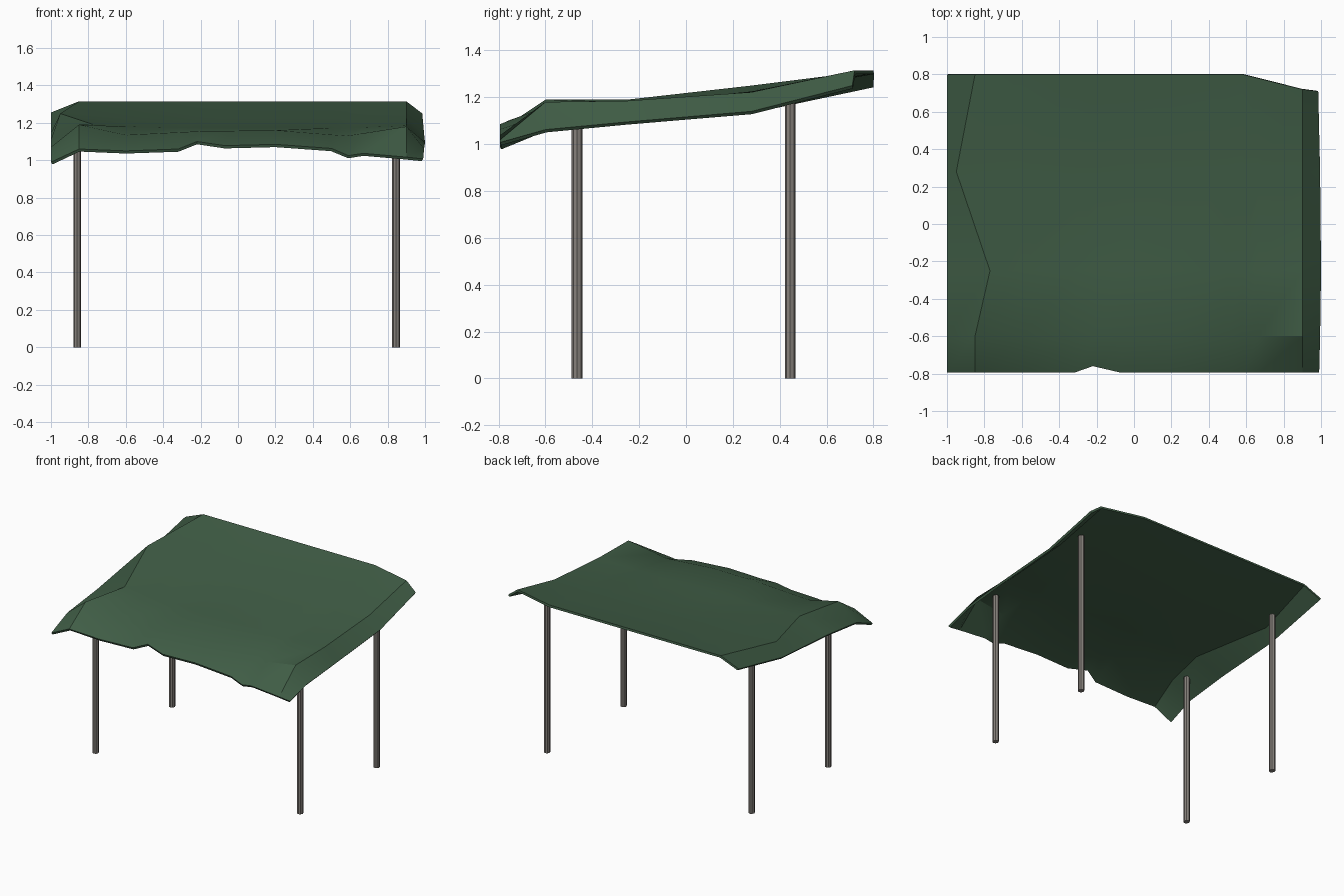
import bpy, bmesh

if "Cube" in bpy.data.objects:
    bpy.data.objects.remove(bpy.data.objects["Cube"])

def material(name, rgb):
    m = bpy.data.materials.new(name)
    m.diffuse_color = (*rgb, 1)
    m.use_nodes = True
    m.node_tree.nodes["Principled BSDF"].inputs["Base Color"].default_value = m.diffuse_color
    return m

green = material("canvas green", (0.052, 0.112, 0.062))
grey = material("pole grey", (0.24, 0.22, 0.20))

# Draped canopy: front hem as (x, z), other rows as 8 key points (x, y, z)
hem = [(-1, .99), (-.85, 1.06), (-.6, 1.05), (-.32, 1.06), (-.22, 1.10), (-.07, 1.078),
       (.2, 1.085), (.5, 1.063), (.59, 1.025), (.67, 1.037), (.9, 1.017), (.99, 1.007)]
KEYS = [0, 1, 2, 4, 6, 8, 10, 11]

def key_row(xs, y, zs):
    return [(x, y, z) for x, z in zip(xs, zs)]

rows = [
    key_row([-1, -.85, -.6, -.2, .2, .58, .9, .995], -.6,
            [1.07, 1.19, 1.135, 1.155, 1.16, 1.13, 1.18, 1.062]),
    key_row([-1, -.77, -.6, -.2, .2, .58, .9, 1.0], -.25,
            [1.11, 1.19, 1.18, 1.172, 1.172, 1.172, 1.185, 1.095]),
    key_row([-1, -.95, -.6, -.2, .2, .58, .9, .995], .28,
            [1.145, 1.25, 1.228, 1.22, 1.22, 1.225, 1.222, 1.14]),
    [(-1, .8, 1.255), (-.85, .8, 1.315), (-.6, .8, 1.315), (-.2, .8, 1.315),
     (.2, .8, 1.315), (.58, .8, 1.315), (.9, .72, 1.315), (.985, .71, 1.25)],
]

def spread(keys):
    """Interpolate the key points over all hem columns."""
    out = []
    for i, (hx, _) in enumerate(hem):
        k = max(j for j in range(7) if KEYS[j] <= i)
        a, b = hem[KEYS[k]][0], hem[KEYS[k + 1]][0]
        t = (hx - a) / (b - a)
        out.append([p + (q - p) * t for p, q in zip(keys[k], keys[k + 1])])
    return out

grid = [[(x, -.76 if i == 4 else -.795, z) for i, (x, z) in enumerate(hem)]]
grid += [spread(r) for r in rows]

bm = bmesh.new()
vs = [[bm.verts.new(p) for p in r] for r in grid]
for r in range(len(vs) - 1):
    for c in range(len(hem) - 1):
        bm.faces.new((vs[r][c], vs[r][c + 1], vs[r + 1][c + 1], vs[r + 1][c]))
me = bpy.data.meshes.new("canopy")
bm.to_mesh(me)
bm.free()
canopy = bpy.data.objects.new("canopy", me)
bpy.context.collection.objects.link(canopy)
me.materials.append(green)
bpy.context.view_layer.objects.active = canopy
canopy.select_set(True)
sol = canopy.modifiers.new("cloth thickness", 'SOLIDIFY')
sol.thickness = 0.016
sol.offset = -1
bpy.ops.object.modifier_apply(modifier=sol.name)
bpy.ops.object.shade_smooth_by_angle(angle=0.45)

# Four poles, tucked under the canopy
for name, x, y, h in [("front_left_pole", -.86, -.465, 1.14), ("front_right_pole", .845, -.465, 1.15),
                      ("back_left_pole", -.86, .445, 1.23), ("back_right_pole", .845, .445, 1.22)]:
    bpy.ops.mesh.primitive_cylinder_add(vertices=8, radius=.023, depth=h, location=(x, y, h / 2))
    pole = bpy.context.object
    pole.name = name
    pole.scale.x = 0.9
    pole.data.materials.append(grey)
